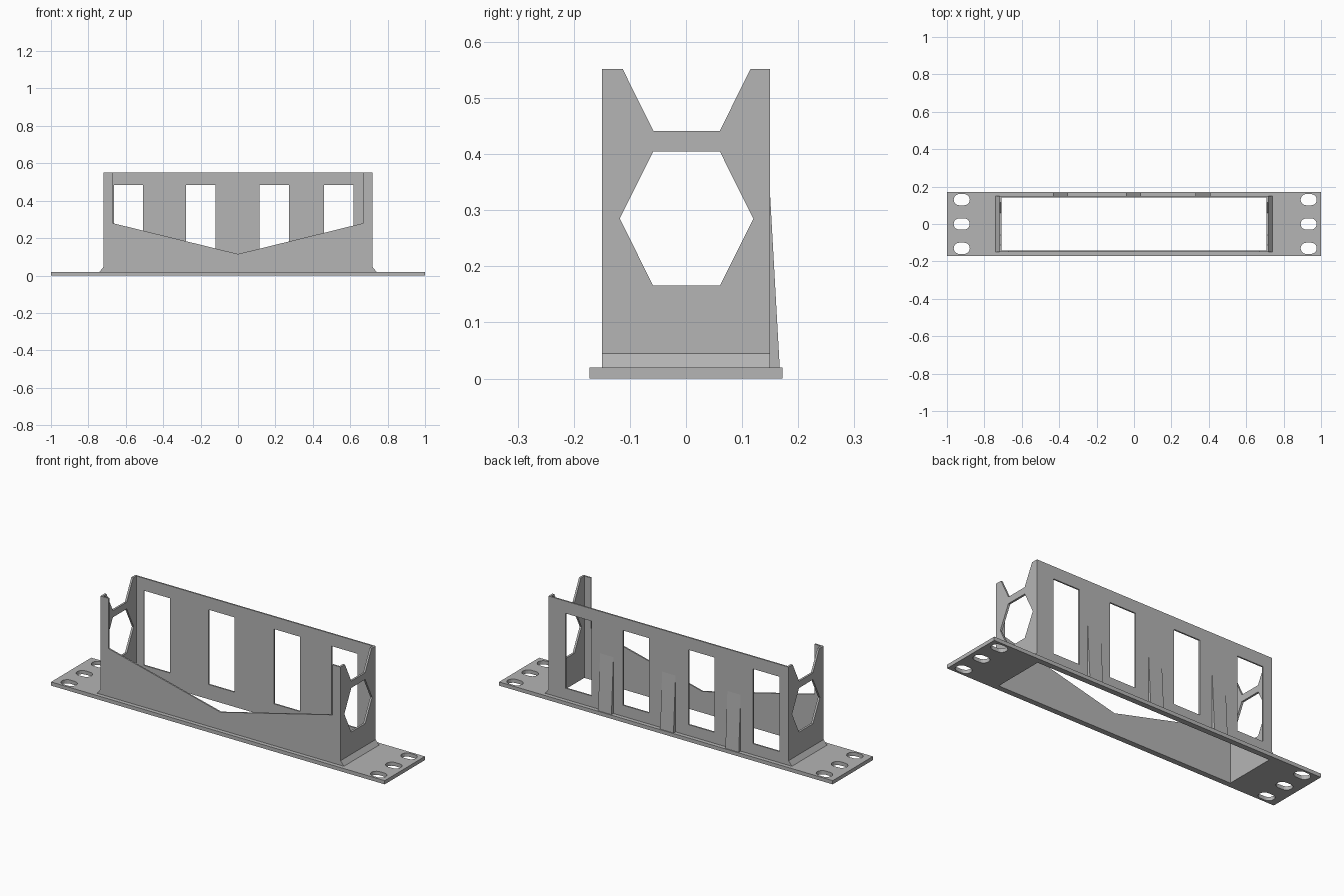
import bpy, bmesh, math
from mathutils import Vector

if "Cube" in bpy.data.objects:
    bpy.data.objects.remove(bpy.data.objects["Cube"], do_unlink=True)

grey = bpy.data.materials.new("bracket_grey")
grey.use_nodes = True
colour = (0.46, 0.46, 0.46, 1)
grey.diffuse_color = colour
grey.node_tree.nodes["Principled BSDF"].inputs["Base Color"].default_value = colour


def sheet(name, loops, axis, start, end):
    """Fill an outline with holes, then extrude it along one axis."""
    place = {"x": lambda a, b: (start, a, b),
             "y": lambda a, b: (a, start, b),
             "z": lambda a, b: (a, b, start)}[axis]
    bm = bmesh.new()
    for loop in loops:
        verts = [bm.verts.new(place(*p)) for p in loop]
        for i, v in enumerate(verts):
            bm.edges.new((verts[i - 1], v))
    normal = Vector([float(axis == c) for c in "xyz"])
    bmesh.ops.triangle_fill(bm, edges=bm.edges[:], use_beauty=True, normal=normal)
    ext = bmesh.ops.extrude_face_region(bm, geom=bm.faces[:], use_keep_orig=True)
    moved = [g for g in ext["geom"] if isinstance(g, bmesh.types.BMVert)]
    bmesh.ops.translate(bm, verts=moved, vec=normal * (end - start))
    bmesh.ops.recalc_face_normals(bm, faces=bm.faces[:])
    mesh = bpy.data.meshes.new(name)
    bm.to_mesh(mesh)
    bm.free()
    mesh.materials.append(grey)
    obj = bpy.data.objects.new(name, mesh)
    bpy.context.collection.objects.link(obj)
    return obj


def rect(a0, a1, b0, b1):
    return [(a0, b0), (a1, b0), (a1, b1), (a0, b1)]


def slot(cx, cy, half=0.043, r=0.03, n=10):
    pts = []
    for side in (1, -1):
        for i in range(n + 1):
            t = math.pi * (i / n - 0.5)
            pts.append((cx + side * (half - r + r * math.cos(t)),
                        cy + side * r * math.sin(t)))
    return pts


BASE, TOP = 0.02, 0.552
OUT_X, IN_X = 0.72, 0.709
OUT_Y, IN_Y = 0.15, 0.142

# Base flange with central opening and mounting slots
slots = [slot(x, y) for x in (-0.921, 0.934) for y in (-0.13, 0, 0.13)]
sheet("base_flange", [rect(-1, 1, -0.172, 0.172),
                      rect(-IN_X, IN_X, -IN_Y, IN_Y)] + slots, "z", 0, BASE)

# Back wall with four windows
windows = [rect(x, x + 0.157, 0.08, 0.485) for x in (-0.664, -0.277, 0.116, 0.461)]
sheet("back_wall", [rect(-IN_X, IN_X, BASE, TOP)] + windows, "y", IN_Y, OUT_Y)

# Front wall with corner posts and a V-shaped cutaway
sheet("front_wall", [[(-IN_X, BASE), (IN_X, BASE), (IN_X, TOP), (0.67, TOP),
                      (0.67, 0.28), (0, 0.115), (-0.67, 0.28), (-0.67, TOP),
                      (-IN_X, TOP)]], "y", -OUT_Y, -IN_Y)

# End walls with notched tops and hexagonal holes, plus sloped fillets at the foot
end_outline = [(-OUT_Y, BASE), (OUT_Y, BASE), (OUT_Y, TOP), (0.115, TOP),
               (0.06, 0.441), (-0.058, 0.441), (-0.113, TOP), (-OUT_Y, TOP)]
hexagon = [(0.001 + 0.119 * math.cos(i * math.pi / 3),
            0.285 + 0.138 * math.sin(i * math.pi / 3)) for i in range(6)]
for side, s in (("left", 1), ("right", -1)):
    sheet(side + "_end_wall", [end_outline, hexagon], "x", s * IN_X, s * OUT_X)
    sheet(side + "_foot_fillet", [[(s * OUT_X, BASE), (s * 0.74, BASE),
                                   (s * OUT_X, 0.045)]], "y", -OUT_Y, OUT_Y)

# Tapered stiffening wedges on the back
for i, x in enumerate((-0.393, -0.002, 0.37)):
    sheet(f"back_wedge_{i + 1}", [[(OUT_Y, BASE), (0.167, BASE), (OUT_Y, 0.325)]],
          "x", x - 0.04, x + 0.04)
